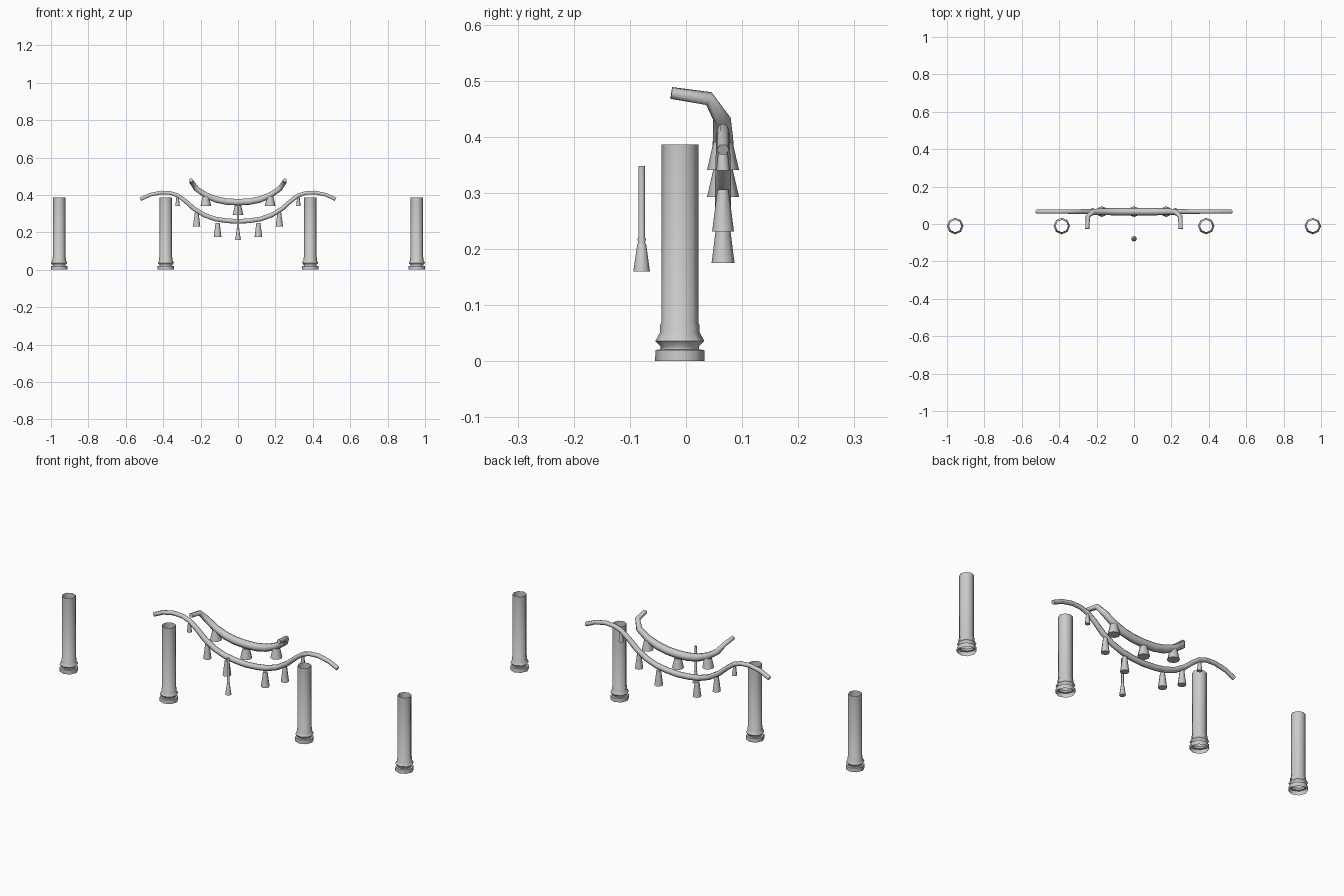
import bpy, bmesh, math
from mathutils import Vector, Quaternion

if "Cube" in bpy.data.objects:
    bpy.data.objects.remove(bpy.data.objects["Cube"])


def finish(bm, name, angle=50):
    bmesh.ops.recalc_face_normals(bm, faces=bm.faces)
    me = bpy.data.meshes.new(name)
    bm.to_mesh(me)
    bm.free()
    ob = bpy.data.objects.new(name, me)
    bpy.context.collection.objects.link(ob)
    bpy.ops.object.select_all(action='DESELECT')
    ob.select_set(True)
    bpy.context.view_layer.objects.active = ob
    bpy.ops.object.shade_smooth_by_angle(angle=math.radians(angle))
    return ob


def skin(bm, rings, cap):
    n = len(rings[0])
    for a, b in zip(rings, rings[1:]):
        for i in range(n):
            j = (i + 1) % n
            bm.faces.new((a[i], a[j], b[j], b[i]))
    if cap:
        bm.faces.new(rings[0])
        bm.faces.new(rings[-1])


def lathe(name, profile, loc, sides=8, cap=True):
    """Revolve (radius, z) pairs about a vertical axis."""
    bm = bmesh.new()
    rings = [[bm.verts.new((loc[0] + r * math.cos(math.tau * i / sides),
                            loc[1] + r * math.sin(math.tau * i / sides), loc[2] + z))
              for i in range(sides)] for r, z in profile]
    skin(bm, rings, cap)
    return finish(bm, name)


def garland(name, half, sides=6):
    """Sweep a hexagon along (x, y, z, radius) points, mirrored in x."""
    pts = [(-x, y, z, r) for x, y, z, r in reversed(half)] + list(half[1:])
    pos = [Vector(p[:3]) for p in pts]
    n, mid = len(pts), len(half) - 1
    tan = [(pos[min(i + 1, n - 1)] - pos[max(i - 1, 0)]).normalized() for i in range(n)]
    side = {mid: Vector((0, 1, 0))}
    # carry the section outward from the middle without twisting
    for step in (1, -1):
        i = mid
        while 0 <= i + step < n:
            q = tan[i].rotation_difference(tan[i + step])
            side[i + step] = q @ side[i]
            i += step
    bm = bmesh.new()
    rings = []
    for i, p in enumerate(pts):
        rings.append([bm.verts.new(pos[i] + Quaternion(tan[i], math.tau * k / sides) @ side[i] * p[3])
                      for k in range(sides)])
    skin(bm, rings, True)
    return finish(bm, name, 62)


# Four open tubular posts with moulded feet
post = [(.044, 0), (.0435, .02), (.034, .021), (.034, .026), (.0437, .036), (.0355, .051),
        (.0355, .064), (.033, .068), (.033, .386)]
for x in (-.956, -.386, .386, .956):
    lathe("post", post, (x, -.011, 0), cap=False)

# Long lower garland
Y = .066
garland("lower_garland", [(0, Y, .258, .0145), (.06, Y, .262, .0145), (.12, Y, .271, .0145),
                          (.18, Y, .292, .014), (.235, Y, .326, .014), (.28, Y, .366, .013),
                          (.32, Y, .396, .012), (.36, Y, .41, .011), (.41, Y, .413, .011),
                          (.47, Y, .401, .011), (.522, Y, .377, .011)])

# Thick upper garland with ends bent to the front
garland("upper_garland", [(0, Y, .361, .02), (.06, Y, .364, .02), (.115, Y, .375, .0195),
                          (.17, Y, .397, .018), (.222, .064, .432, .016),
                          (.247, .041, .468, .013), (.25, -.026, .478, .011)])

# Tassels: x, bottom z, bottom radius, top radius, height
tassels = [(.109, .175, .0205, .011, .075), (.221, .231, .0195, .010, .075),
           (.323, .340, .012, .006, .055), (.172, .341, .0285, .017, .05)]
for x, z, r0, r1, h in tassels:
    for s in (-1, 1):
        lathe("tassel", [(r0, 0), (r1, h)], (s * x, Y, z))
lathe("middle_tassel", [(.0285, 0), (.017, .05)], (0, Y, .293))

# Pull cord hanging in front
lathe("pull_cord", [(.0148, .16), (.008, .208), (.006, .211), (.0075, .217), (.006, .222),
                    (.006, .348)], (0, -.079, 0))
